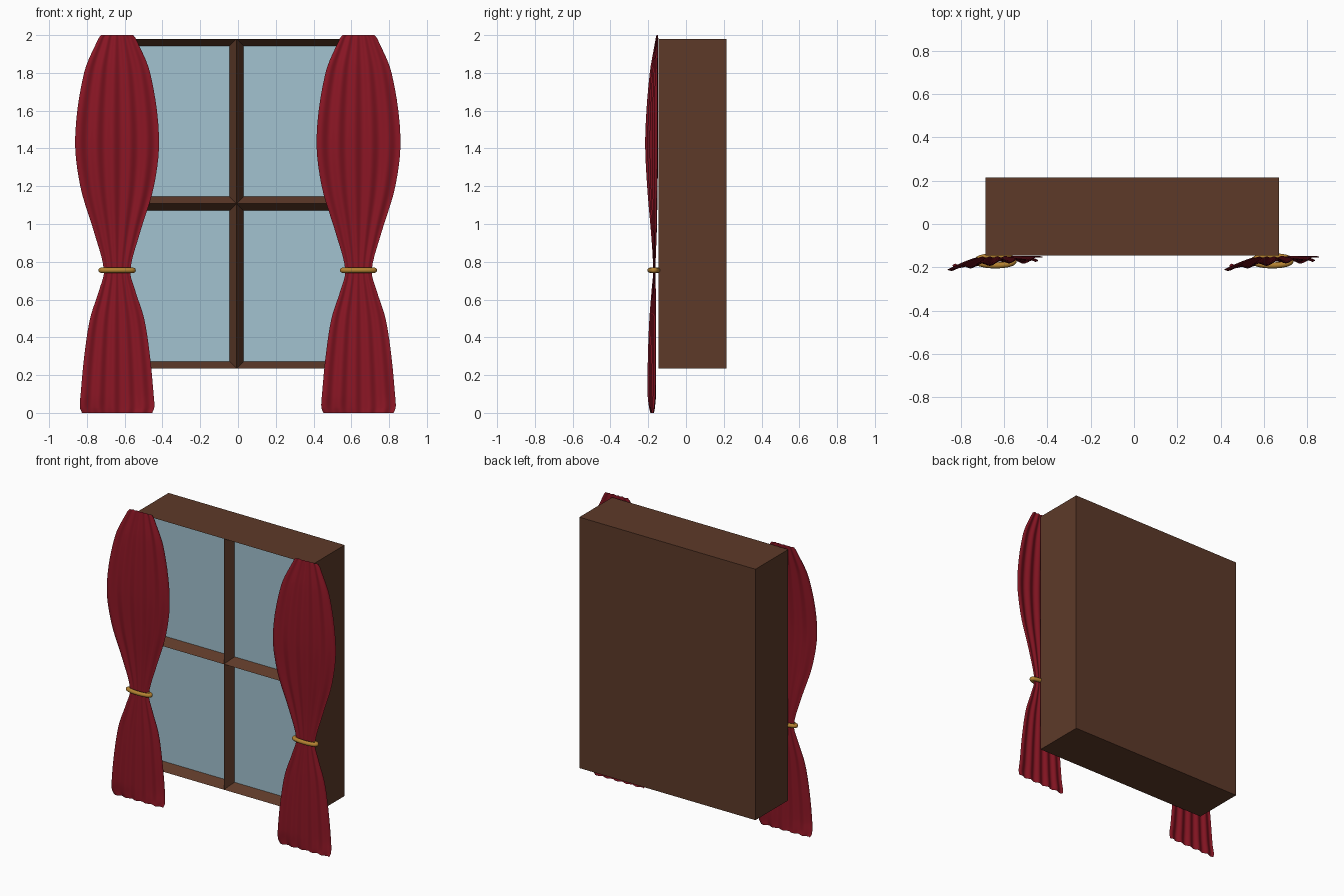
import bpy, bmesh, math
from mathutils import Vector

if "Cube" in bpy.data.objects:
    bpy.data.objects.remove(bpy.data.objects["Cube"])


def material(name, color):
    m = bpy.data.materials.new(name)
    m.diffuse_color = (*color, 1)
    m.use_nodes = True
    m.node_tree.nodes["Principled BSDF"].inputs["Base Color"].default_value = m.diffuse_color
    return m


WOOD = material("wood", (0.11, 0.042, 0.022))
GLASS = material("glass", (0.36, 0.54, 0.63))
CLOTH = material("red_cloth", (0.26, 0.008, 0.018))
GOLD = material("gold", (0.45, 0.22, 0.03))


def add_object(name, bm, mats, smooth=False):
    bmesh.ops.recalc_face_normals(bm, faces=bm.faces)
    me = bpy.data.meshes.new(name)
    for f in bm.faces:
        f.smooth = smooth
    bm.to_mesh(me)
    bm.free()
    for m in mats:
        me.materials.append(m)
    ob = bpy.data.objects.new(name, me)
    bpy.context.collection.objects.link(ob)
    return ob


def sweep(bm, rows, closed=False):
    """Skin a list of point rows with quads."""
    vs = [[bm.verts.new(p) for p in row] for row in rows]
    n, m = len(vs), len(vs[0])
    for i in range(n if closed else n - 1):
        for j in range(m if closed else m - 1):
            a, b = vs[i], vs[(i + 1) % n]
            bm.faces.new((a[j], a[(j + 1) % m], b[(j + 1) % m], b[j]))


# window: box split into four panes, each inset and pushed in with sloped bars
lo, hi = Vector((-0.685, -0.145, 0.235)), Vector((0.67, 0.215, 1.98))
mid, size = (lo + hi) / 2, hi - lo
bm = bmesh.new()
bmesh.ops.create_cube(bm, size=1)
for v in bm.verts:
    v.co = mid + v.co * size
for axis in ((1, 0, 0), (0, 0, 1)):
    bmesh.ops.bisect_plane(bm, geom=bm.verts[:] + bm.edges[:] + bm.faces[:],
                           plane_co=mid, plane_no=axis)
bm.normal_update()
panes = [f for f in bm.faces if f.normal.y < -0.9]
bmesh.ops.inset_individual(bm, faces=panes, thickness=0.052, depth=0)
for f in panes:
    f.material_index = 1
    for v in f.verts:
        v.co.y += 0.065
add_object("window", bm, [WOOD, GLASS])

# curtain profile: height, half width, depth position, sideways tilt
PROFILE = [(2.0, 0.085, -0.152, 0.02), (1.98, 0.1, -0.154, 0.04),
           (1.8, 0.175, -0.17, 0.1), (1.46, 0.222, -0.182, 0.13),
           (1.2, 0.195, -0.178, 0.12), (0.95, 0.12, -0.17, 0.1),
           (0.755, 0.07, -0.168, 0.06), (0.65, 0.095, -0.171, 0.09),
           (0.5, 0.143, -0.176, 0.1), (0.3, 0.174, -0.18, 0.1),
           (0.1, 0.193, -0.181, 0.09), (0.03, 0.197, -0.18, 0.05),
           (0.0, 0.186, -0.179, 0.02)]


def smooth_profile(pts, steps=5):
    """Catmull-Rom with tangents scaled to the uneven heights."""
    def tangent(i, k):
        a, b = pts[max(i - 1, 0)], pts[min(i + 1, len(pts) - 1)]
        return (b[k] - a[k]) / (b[0] - a[0])
    out = []
    for i in range(len(pts) - 1):
        p, q = pts[i], pts[i + 1]
        h = q[0] - p[0]
        for s in range(steps):
            t = s / steps
            row = [p[0] + h * t]
            for k in (1, 2, 3):
                row.append((2*t**3 - 3*t*t + 1) * p[k] + (t**3 - 2*t*t + t) * h * tangent(i, k)
                           + (3*t*t - 2*t**3) * q[k] + (t**3 - t*t) * h * tangent(i + 1, k))
            out.append(row)
    return out + [list(pts[-1])]


def curtain(name, cx):
    bm = bmesh.new()
    rows = []
    for z, w, y, tilt in smooth_profile(PROFILE):
        row = []
        for j in range(61):
            u = j / 30 - 1
            wave = 0.035 * w * math.sin(5 * math.pi * u)
            row.append((cx + u * w, y + tilt * u * w + wave, z))
        rows.append(row)
    sweep(bm, rows)
    add_object(name, bm, [CLOTH], smooth=True)


# gold tie: flattened oval ring around the gathered cloth
def tie(name, cx):
    bm = bmesh.new()
    rows = []
    for i in range(48):
        a = math.tau * i / 48
        c = Vector((0.085 * math.cos(a), 0.021 * math.sin(a), 0))
        n = Vector((0.021 * math.cos(a), 0.085 * math.sin(a), 0)).normalized()
        rows.append([Vector((cx, -0.17, 0.755)) + c + 0.014 * (n * math.cos(b) + Vector((0, 0, math.sin(b))))
                     for b in (math.tau * k / 12 for k in range(12))])
    sweep(bm, rows, closed=True)
    add_object(name, bm, [GOLD], smooth=True)


for side, cx in (("left", -0.64), ("right", 0.638)):
    curtain(side + "_curtain", cx)
    tie(side + "_curtain_tie", cx)
